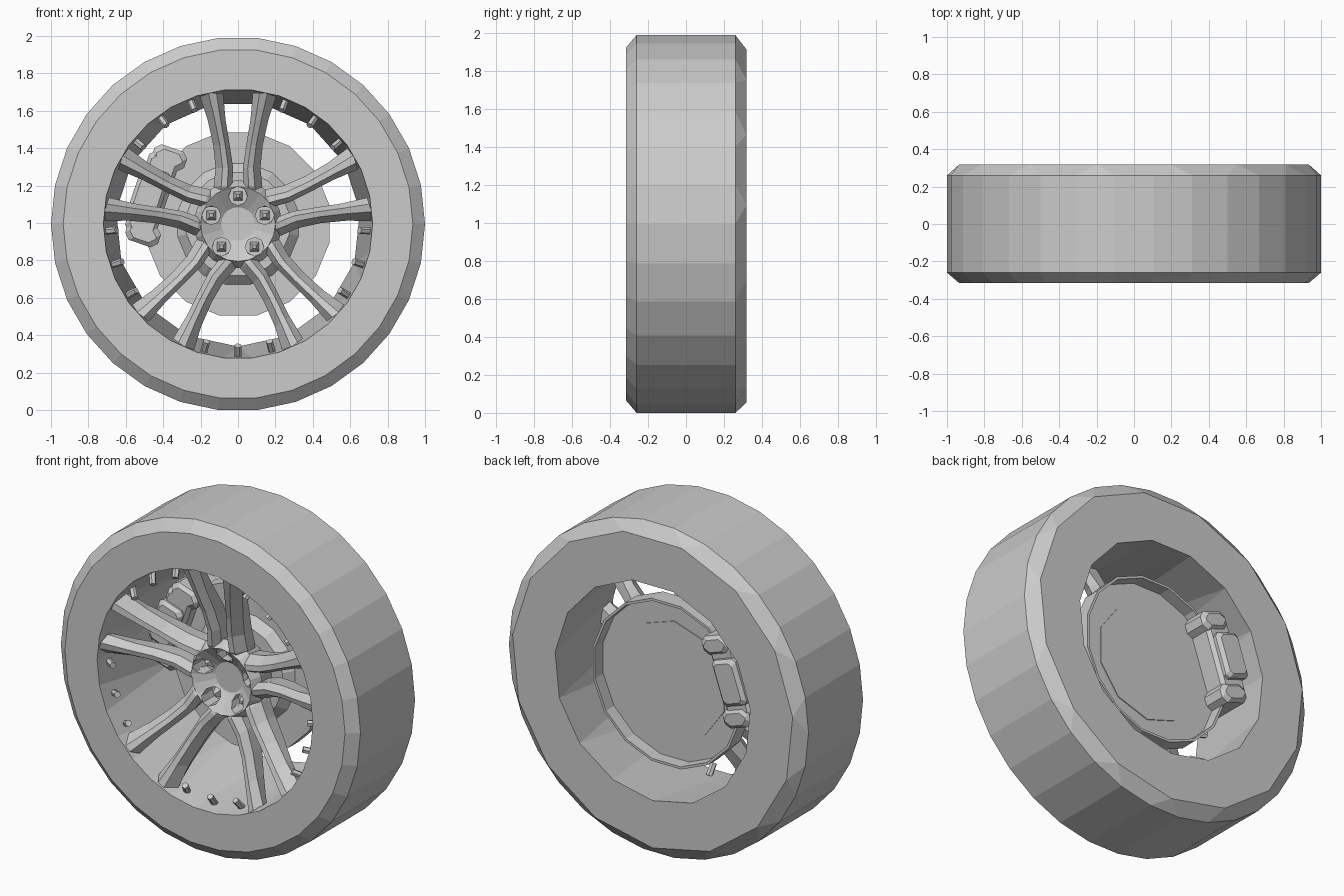
import bpy, bmesh
from math import cos, sin, pi, radians
from mathutils import Vector

cube = bpy.data.objects.get("Cube")
if cube:
    bpy.data.objects.remove(cube, do_unlink=True)

AXLE = 0.9945
PAIRS = [radians(90 + 72 * k) for k in range(5)]

grey = bpy.data.materials.new("plain_grey")
grey.use_nodes = True
grey.diffuse_color = (0.6, 0.6, 0.6, 1)
for node in grey.node_tree.nodes:
    if node.type == 'BSDF_PRINCIPLED':
        node.inputs["Base Color"].default_value = grey.diffuse_color


def polar(r, a, y, side=0.0):
    """Point at radius r along direction a, moved sideways by side."""
    return Vector((r * cos(a) - side * sin(a), y, AXLE + r * sin(a) + side * cos(a)))


def finish(name, bm):
    bmesh.ops.remove_doubles(bm, verts=bm.verts, dist=0.0001)
    bmesh.ops.recalc_face_normals(bm, faces=bm.faces)
    mesh = bpy.data.meshes.new(name)
    bm.to_mesh(mesh)
    bm.free()
    mesh.materials.append(grey)
    obj = bpy.data.objects.new(name, mesh)
    bpy.context.collection.objects.link(obj)
    return obj


def loft(bm, rings, closed=False):
    """Skin a list of point rings; cap the ends unless they join up."""
    rows = [[bm.verts.new(p) for p in ring] for ring in rings]
    n = len(rows[0])
    pairs = list(zip(rows, rows[1:]))
    if closed:
        pairs.append((rows[-1], rows[0]))
    else:
        bm.faces.new(rows[0])
        bm.faces.new(rows[-1])
    for a, b in pairs:
        for i in range(n):
            j = (i + 1) % n
            bm.faces.new((a[i], a[j], b[j], b[i]))


def circle(r, y, n, coarse=False, turn=0.0):
    """Ring about the axle; coarse draws neighbouring points together in twos."""
    return [polar(r, turn + 2 * pi * (i // 2 * 2 + 0.5 if coarse else i) / n, y)
            for i in range(n)]


def turned(name, profile, n, closed=False, turn=0.0):
    bm = bmesh.new()
    loft(bm, [circle(p[0], p[1], n, len(p) > 2, turn) for p in profile], closed)
    return finish(name, bm)


def rod(bm, p, q, r0, r1, n):
    """Tapered prism from p to q."""
    d = (q - p).normalized()
    u = d.orthogonal().normalized()
    v = d.cross(u)
    loft(bm, [[c + r * (u * cos(2 * pi * i / n) + v * sin(2 * pi * i / n)) for i in range(n)]
              for c, r in ((p, r0), (q, r1))])


# Tyre with its rim bore: fine front, coarser back
turned("tyre_and_rim", [(1, -.26), (1, .26), (.94, .318, 1), (.655, .318, 1),
                        (.72, -.315), (.935, -.315)], 30, closed=True)

# Dished hub with five lug holes
hub = turned("hub", [(.09, -.085), (.2, -.16), (.235, -.1), (.2, .06)], 20, turn=pi / 2)
bm = bmesh.new()
for a in PAIRS:
    rod(bm, polar(.15, a, -.25), polar(.15, a, -.05), .05, .05, 8)
holes = finish("lug_hole_cutter", bm)
holes.hide_render = True
cut = hub.modifiers.new("lug_holes", 'BOOLEAN')
cut.object = holes
cut.solver = 'EXACT'
bpy.context.view_layer.objects.active = hub
bpy.ops.object.modifier_apply(modifier=cut.name)
bpy.data.objects.remove(holes, do_unlink=True)

bm = bmesh.new()
for a in PAIRS:
    rod(bm, polar(.15, a, -.04), polar(.15, a, -.1), .04, .012, 4)
finish("lug_nuts", bm)

# Ten spokes in mirrored pairs: reach, sideways, half width, front, back
STATIONS = [(.12, .09, .032, -.115, .0), (.2, .08, .05, -.165, .0),
            (.3, .073, .047, -.18, -.02), (.42, .088, .044, -.21, -.06),
            (.56, .115, .048, -.26, -.13), (.7, .145, .066, -.308, -.2)]
bm = bmesh.new()
for a in PAIRS:
    for s in (-1, 1):
        rings = []
        for reach, side, w, front, back in STATIONS:
            section = [(-.7, back), (-1, front + .05), (-.45, front),
                       (.2, front + .005), (1, front + .07), (.7, back)]
            rings.append([polar(reach, a, y, s * (side + k * w)) for k, y in section])
        loft(bm, rings)
finish("spokes", bm)

# Small pegs in threes on the rim, between the spoke pairs
bm = bmesh.new()
for a in PAIRS:
    for step in (-15, 0, 15):
        b = a + pi + radians(step)
        rod(bm, polar(.71, b, -.22), polar(.65, b, -.265), .019, .019, 6)
finish("rim_pegs", bm)

# Brake disc with raised front centre and a shallow cupped back
turned("brake_disc", [(.28, .03), (.33, .08), (.5, .08), (.5, .187), (.485, .187),
                      (.485, .11)], 16, turn=pi / 16)
turned("back_plate", [(.35, .105), (.35, .115)], 10, turn=pi / 10)
turned("axle_stub", [(.2, .0), (.2, .1)], 12)


# Brake caliper gripping the disc edge
def caliper_block(bm, inner, outer, middle, length, chamfer, y0, y1, taper):
    rings = []
    for y, t in ((y0, taper), (y0 + taper, 0), (y1 - taper, 0), (y1, taper)):
        i, o, l = inner + t, outer - t, length - t
        outline = [(i, chamfer - l), (i + chamfer, -l), (o - chamfer, -l), (o, chamfer - l),
                   (o, l - chamfer), (o - chamfer, l), (i + chamfer, l), (i, l - chamfer)]
        rings.append([polar(r, radians(161), y, middle + side) for r, side in outline])
    loft(bm, rings)


bm = bmesh.new()
caliper_block(bm, .4, .57, 0, .23, .03, .0, .245, .02)
caliper_block(bm, .42, .585, 0, .135, .02, -.03, .285, .02)
for s in (-1, 1):
    caliper_block(bm, .37, .555, s * .215, .055, .03, .0, .26, .02)
finish("brake_caliper", bm)
